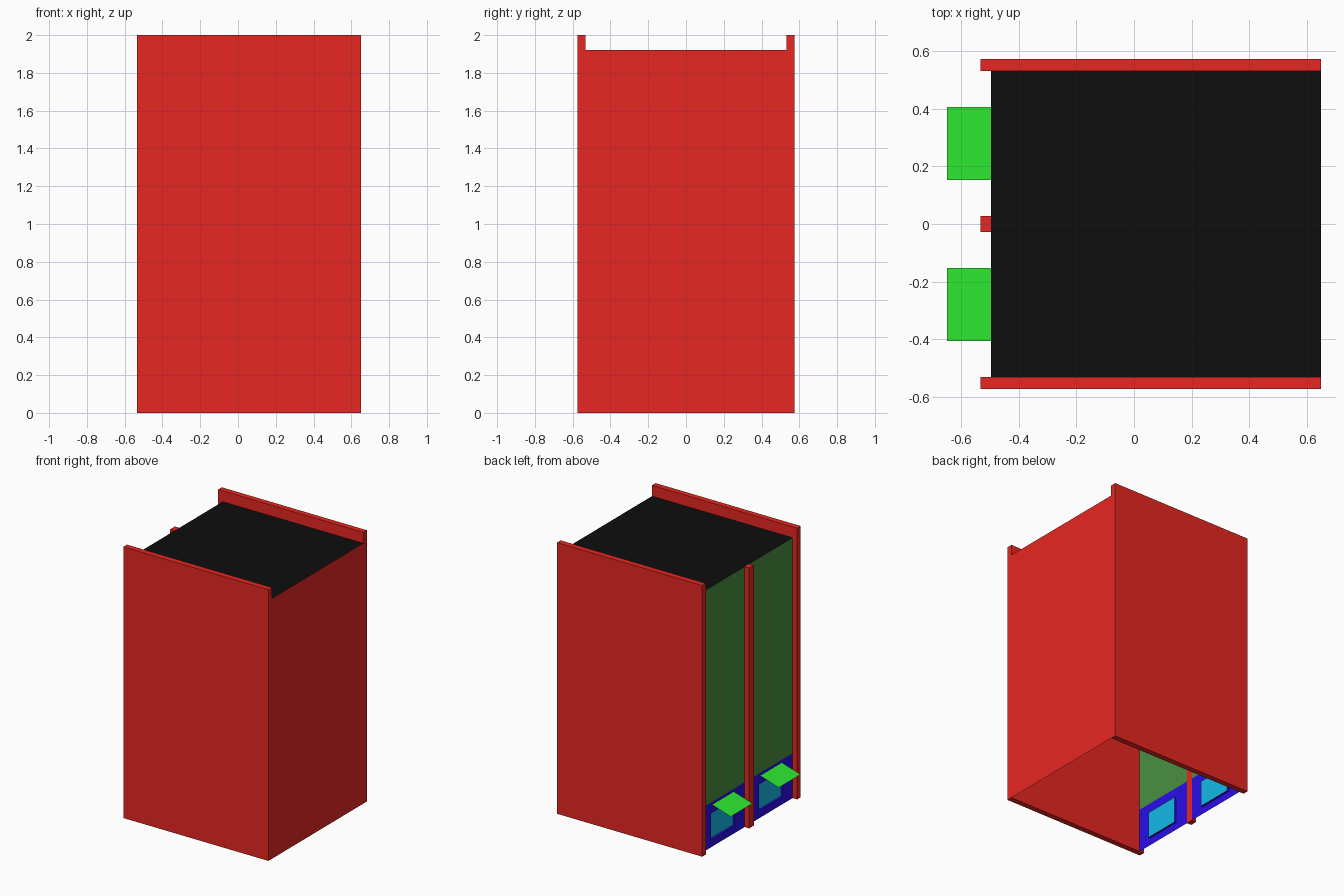
import bpy, bmesh

if "Cube" in bpy.data.objects:
    bpy.data.objects.remove(bpy.data.objects["Cube"])


def material(name, rgb):
    m = bpy.data.materials.new(name)
    m.diffuse_color = (*rgb, 1)
    m.use_nodes = True
    m.node_tree.nodes["Principled BSDF"].inputs["Base Color"].default_value = m.diffuse_color
    return m


RED = material("red", (0.80, 0.020, 0.016))
BLACK = material("black", (0.004, 0.004, 0.004))
GREEN = material("bright_green", (0.026, 0.80, 0.030))
MOSS = material("moss_green", (0.068, 0.28, 0.052))
BLUE = material("blue", (0.022, 0.004, 0.80))
CYAN = material("cyan", (0.006, 0.49, 0.80))


def finish(name, bm, *mats):
    mesh = bpy.data.meshes.new(name)
    bm.to_mesh(mesh)
    bm.free()
    for m in mats:
        mesh.materials.append(m)
    ob = bpy.data.objects.new(name, mesh)
    bpy.context.collection.objects.link(ob)
    return ob


def box(name, lo, hi, mat):
    bm = bmesh.new()
    bmesh.ops.create_cube(bm, size=1)
    for v in bm.verts:
        v.co = [lo[i] + (v.co[i] + 0.5) * (hi[i] - lo[i]) for i in range(3)]
    return finish(name, bm, mat)


def sheet(name, points, mat):
    bm = bmesh.new()
    bm.faces.new([bm.verts.new(p) for p in points])
    return finish(name, bm, mat)


def rect(x, y0, y1, z0, z1):
    # rectangle in the street plane, facing -x
    return [(x, y0, z0), (x, y0, z1), (x, y1, z1), (x, y1, z0)]


X0, XF, X1 = -0.534, -0.497, 0.65   # wall edge, facade, rear
YI, YO = 0.532, 0.574               # inner and outer side of the party walls
ROOF, BASE = 1.92, 0.33
POST = 0.027

# party walls rising above the roof
for label, s in (("front", -1), ("back", 1)):
    ya, yb = sorted((s * YI, s * YO))
    box(label + "_party_wall", (X0, ya, 0), (X1, yb, 2), RED)

# rear wall and roof are single sheets, the underside stays open
sheet("rear_wall", [(X1, -YI, 0), (X1, YI, 0), (X1, YI, ROOF), (X1, -YI, ROOF)], RED)
sheet("roof", [(XF, -YI, ROOF), (X1, -YI, ROOF), (X1, YI, ROOF), (XF, YI, ROOF)], BLACK)

# post between the two bays
box("centre_post", (X0, -POST, 0), (XF, POST, ROOF), RED)


def shopfront(name, y0, y1, yc):
    # blue panel with a recessed cyan window
    bm = bmesh.new()
    loops = [rect(XF, y0, y1, 0, BASE),
             rect(XF, yc - 0.138, yc + 0.138, 0.055, 0.25),
             rect(XF + 0.016, yc - 0.138, yc + 0.138, 0.055, 0.25)]
    rings = [[bm.verts.new(p) for p in loop] for loop in loops]
    for a, b in zip(rings, rings[1:]):
        for i in range(4):
            j = (i + 1) % 4
            bm.faces.new((a[i], a[j], b[j], b[i]))
    bm.faces.new(rings[-1]).material_index = 1
    bm.normal_update()
    if bm.faces[:][-1].normal.x > 0:
        bmesh.ops.reverse_faces(bm, faces=bm.faces[:])
    finish(name, bm, BLUE, CYAN)


# two bays: upper facade, shopfront, sloping awning
for label, s in (("left", 1), ("right", -1)):
    y0, y1 = sorted((s * POST, s * YI))
    yc = s * 0.28
    sheet(label + "_upper_facade", rect(XF, y0, y1, BASE, ROOF)[::-1], MOSS)
    shopfront(label + "_shopfront", y0, y1, yc)
    a, b = yc - 0.127, yc + 0.127
    sheet(label + "_awning", [(-0.65, b, 0.263), (-0.65, a, 0.263),
                              (XF, a, 0.31), (XF, b, 0.31)], GREEN)
